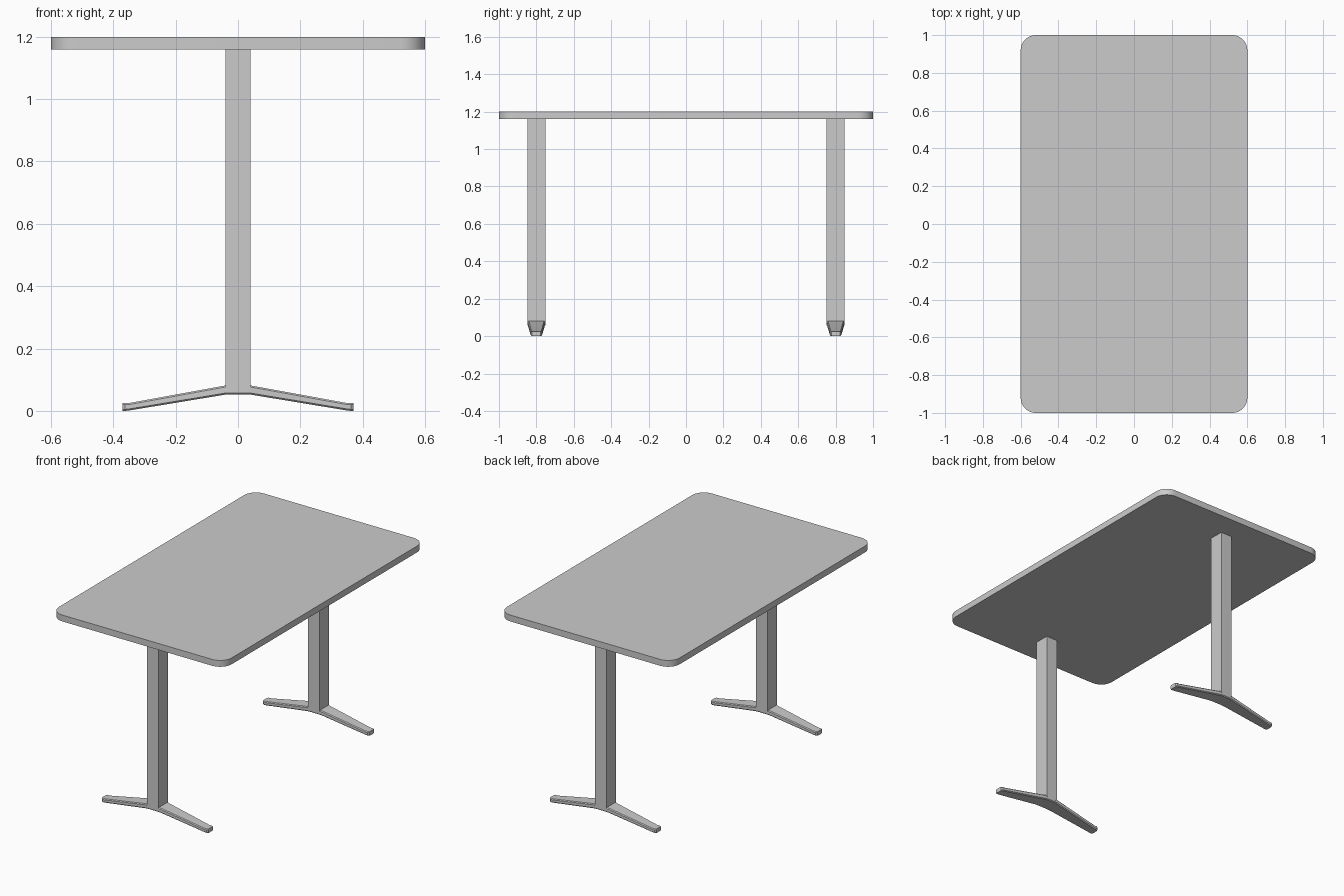
import bpy, bmesh, math

if "Cube" in bpy.data.objects:
    bpy.data.objects.remove(bpy.data.objects["Cube"])


def make_object(name, bm, angle=35):
    bmesh.ops.recalc_face_normals(bm, faces=bm.faces)
    mesh = bpy.data.meshes.new(name)
    bm.to_mesh(mesh)
    bm.free()
    obj = bpy.data.objects.new(name, mesh)
    bpy.context.collection.objects.link(obj)
    bpy.ops.object.select_all(action='DESELECT')
    obj.select_set(True)
    bpy.context.view_layer.objects.active = obj
    bpy.ops.object.shade_smooth_by_angle(angle=math.radians(angle))
    return obj


def box(name, size, centre):
    bm = bmesh.new()
    bmesh.ops.create_cube(bm, size=1)
    bmesh.ops.scale(bm, vec=size, verts=bm.verts)
    bmesh.ops.translate(bm, vec=centre, verts=bm.verts)
    return bm


# Tabletop: slab with rounded vertical corners
bm = box("tabletop", (1.2, 2.0, 0.04), (0, 0, 1.18))
uprights = [e for e in bm.edges
            if abs(e.verts[0].co.z - e.verts[1].co.z) > 0.01]
bmesh.ops.bevel(bm, geom=uprights, offset=0.08, segments=10,
                profile=0.5, affect='EDGES')
make_object("tabletop", bm)

# Foot stations from centre to tip: x, half width, top z, bottom z
STATIONS = [(0.025, 0.048, 0.081, 0.053), (0.042, 0.047, 0.081, 0.052),
            (0.06, 0.045, 0.078, 0.049), (0.345, 0.031, 0.026, 0.002),
            (0.362, 0.030, 0.026, 0.0), (0.37, 0.023, 0.026, 0.0)]


def foot(name, y):
    full = [(-x, w, t, b) for x, w, t, b in reversed(STATIONS)] + STATIONS
    bm = bmesh.new()
    rings = []
    for x, w, top, bot in full:
        c = 0.005  # chamfer along the long edges
        section = [(-w + c, bot), (w - c, bot), (w, bot + c), (w, top - c),
                   (w - c, top), (-w + c, top), (-w, top - c), (-w, bot + c)]
        rings.append([bm.verts.new((x, y + dy, z)) for dy, z in section])
    for a, b in zip(rings, rings[1:]):
        for i in range(8):
            j = (i + 1) % 8
            bm.faces.new((a[i], a[j], b[j], b[i]))
    bm.faces.new(rings[0])
    bm.faces.new(rings[-1])
    make_object(name, bm, 30)


# Two leg assemblies: square column on a splayed foot
for side, y in (("front", -0.8), ("back", 0.8)):
    make_object(side + "_column",
                box("column", (0.08, 0.096, 1.09), (0, y, 0.615)))
    foot(side + "_foot", y)
